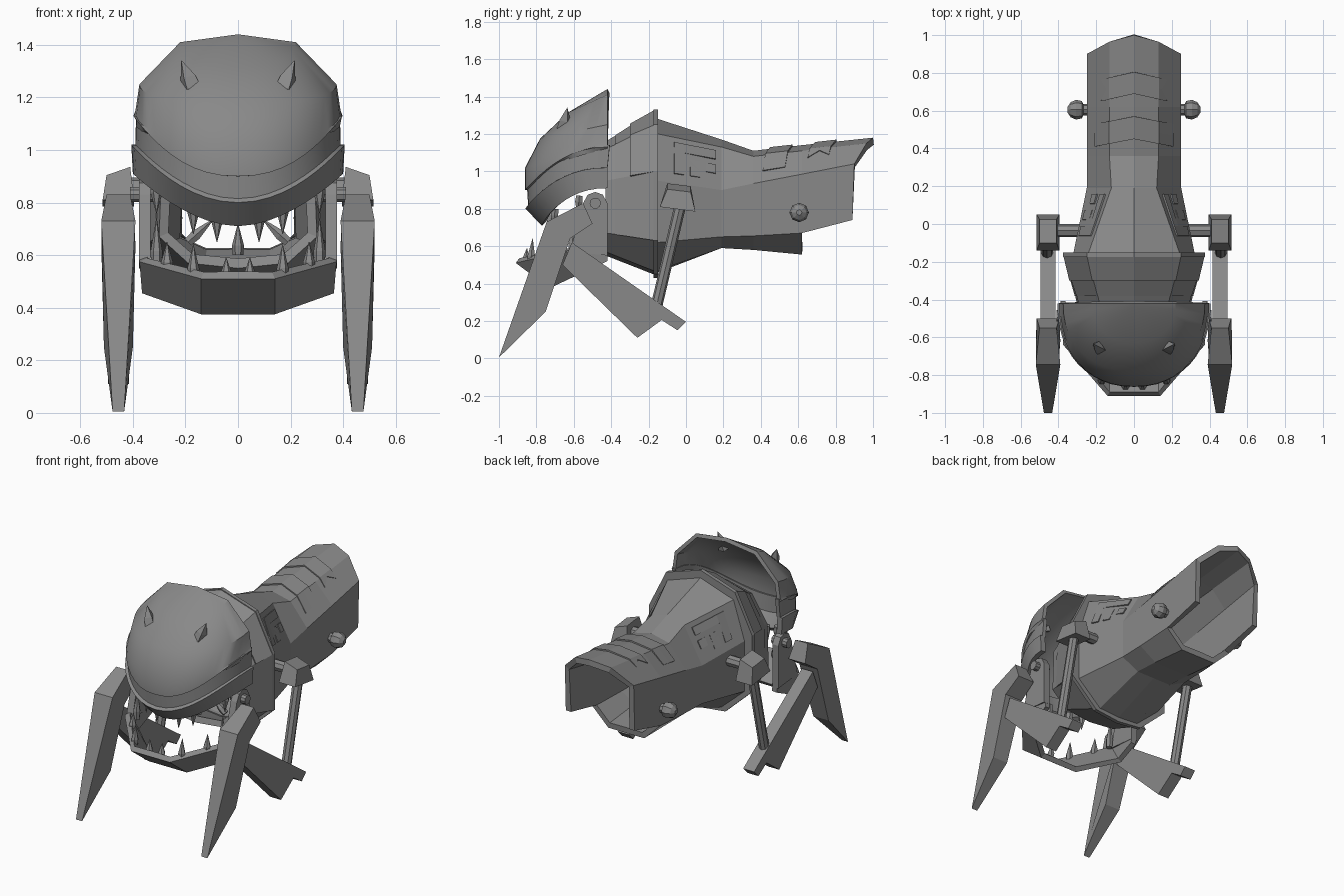
import bpy, bmesh, math
from mathutils import Vector

if "Cube" in bpy.data.objects:
    bpy.data.objects.remove(bpy.data.objects["Cube"])

metal = bpy.data.materials.new("grey_metal")
metal.diffuse_color = (0.25, 0.25, 0.25, 1)
metal.use_nodes = True
metal.node_tree.nodes["Principled BSDF"].inputs["Base Color"].default_value = metal.diffuse_color


def make(name, verts, faces, mirror=True, thick=0, offset=-1, smooth=False, recalc=False):
    """Mesh object, mirrored over x and given thickness where wanted."""
    me = bpy.data.meshes.new(name)
    me.from_pydata([tuple(v) for v in verts], [], faces)
    bm = bmesh.new()
    bm.from_mesh(me)
    bmesh.ops.remove_doubles(bm, verts=bm.verts, dist=0.0005)
    if recalc:
        bmesh.ops.recalc_face_normals(bm, faces=bm.faces)
    for f in bm.faces:
        f.smooth = smooth
    bm.to_mesh(me)
    bm.free()
    me.materials.append(metal)
    ob = bpy.data.objects.new(name, me)
    bpy.context.collection.objects.link(ob)
    if mirror:
        ob.modifiers.new("mirror", 'MIRROR').merge_threshold = 0.002
    if thick:
        s = ob.modifiers.new("shell", 'SOLIDIFY')
        s.thickness, s.offset = thick, offset
    if smooth:
        ob.modifiers.new("sharp_edges", 'EDGE_SPLIT').split_angle = math.radians(35)
    return ob


def loft(name, rows, thick, offset=-1, smooth=False, skip=lambda i, j: False):
    n = len(rows[0])
    faces = [(i*n+j, i*n+j+1, i*n+n+j+1, i*n+n+j)
             for i in range(len(rows)-1) for j in range(n-1) if not skip(i, j)]
    return make(name, [p for r in rows for p in r], faces, True, thick, offset, smooth)


def prism(name, xc, pts, tilt=0, tilt_from=9):
    """Side outline of (y, z, half width) points, extruded along x."""
    n = len(pts)
    v = [(xc+s*w, y, z-(tilt*s*w if z > tilt_from else 0)) for s in (1, -1) for y, z, w in pts]
    f = [tuple(range(n)), tuple(range(2*n-1, n-1, -1))]
    f += [(i, n+i, n+(i+1) % n, (i+1) % n) for i in range(n)]
    return make(name, v, f, recalc=True)


def spindle(name, base, tip, profile, sides=8, mirror=True):
    """Turned shape from (fraction, radius) points between base and tip."""
    a, b = Vector(base), Vector(tip)
    q = (b-a).to_track_quat('Z', 'Y')
    v = [a+(b-a)*t + q @ Vector((r*math.cos(k*math.tau/sides), r*math.sin(k*math.tau/sides), 0))
         for t, r in profile for k in range(sides)]
    m = len(profile)
    f = [(i*sides+k, i*sides+(k+1) % sides, (i+1)*sides+(k+1) % sides, (i+1)*sides+k)
         for i in range(m-1) for k in range(sides)]
    f += [tuple(range(sides-1, -1, -1)), tuple(range((m-1)*sides, m*sides))]
    return make(name, v, f, mirror)


def section(y, pts):
    return [(x, y, z) for x, z in pts]


# Hollow body and cuff, open underneath at the back
mid = section(-.15, [(0, 1.28), (.24, 1.2), (.32, .95), (.32, .62), (.15, .47), (0, .46)])
waist = section(.19, [(0, 1.17), (.12, 1.13), (.25, .90), (.25, .65), (.13, .59), (0, .59)])
cuff = [waist,
        section(.36, [(0, 1.11), (.13, 1.08), (.25, .935), (.25, .655), (.13, .58), (0, .58)]),
        section(.62, [(0, 1.14), (.13, 1.11), (.25, .985), (.25, .67), (.13, .555), (0, .555)]),
        [(0, 1, 1.18), (.13, .965, 1.15), (.25, .90, 1.04), (.25, .89, .74), (.13, .8, .6), (0, .8, .6)]]
loft("body", [mid, waist], .035)
loft("cuff", cuff, .038, skip=lambda i, j: i == 2 and j > 2)

# Collar with its flange and overlapping plates
wide = [(0, 1.33), (.25, 1.25), (.375, 1.0), (.375, .63), (.18, .45), (0, .43)]
narrow = [(0, 1.16), (.18, 1.12), (.29, .95), (.30, .67), (.19, .57), (0, .55)]
loft("collar", [section(-.43, narrow), section(-.17, [(x*.96, .88+(z-.88)*.96) for x, z in wide])], .04)
loft("flange", [section(-.175, wide), section(-.15, wide)], .07)
for y0, cols, grow in [(-.38, 4, 1.0), (-.30, 3, 1.035)]:
    f = (y0+.43)/.27
    front = [((n[0]+(w[0]-n[0])*f)*grow, .88+(n[1]+(w[1]-n[1])*f-.88)*grow)
             for n, w in zip(narrow, wide)]
    loft("collar_plate", [section(y0, front[:cols]), section(-.165, wide[:cols])], .025)

# Domed head: rows swept from the rear rim to the centre front
rim = [(0, 1.44), (.22, 1.41), (.375, 1.25), (.39, 1.15), (.402, 1.02), (.40, .91)]
mid_line = [(-.42, 1.44), (-.63, 1.315), (-.78, 1.175), (-.86, 1.02), (-.855, .80), (-.77, .71)]
brow_end = ((.398, 1.13), (-.862, .90))


def sweep(rim_pt, mid_pt, grow=0, curve=0):
    """Superellipse row; curve sets how the height rises towards the sides."""
    (rx, rz), (cy, cz) = rim_pt, mid_pt
    out = []
    for i in range(13):
        t = math.pi/2*(1-i/12)
        s, c = math.sin(t)**.9, max(math.cos(t), 0)**.9
        w = 1-s**curve if curve else c
        out.append((rx*s+grow*s, -.42+(cy+.42)*c-grow*c, rz+(cz-rz)*w))
    return out


brow = sweep(*brow_end, curve=2.3)
loft("skull", [sweep(rim[k], mid_line[k]) for k in range(4)] + [brow], .025, smooth=True)
loft("muzzle", [[(x*.975, y+.012, z+.012) for x, y, z in brow],
                sweep(rim[4], mid_line[4], -.012, 2)], .025, smooth=True)
loft("upper_lip", [sweep(rim[4], mid_line[4], .004, 2), sweep(rim[5], mid_line[5], 0, 1.8)], .035, smooth=True)
# Brow spikes
spindle("brow_spike", (.175, -.655, 1.23), (.215, -.635, 1.34), [(0, .04), (.4, .033), (1, .001)], 4)

# Lower jaw band, its arms and hinges
jaw_low = [(.365, -.42, .52), (.365, -.56, .455), (.14, -.73, .375), (0, -.73, .375)]
jaw_top = [(.375, -.42, .64), (.375, -.64, .575), (.14, -.91, .51), (0, -.91, .51)]
loft("lower_jaw", [jaw_top, jaw_low], .035)
arm = [(-.62, .57), (-.42, .55), (-.42, .83), (-.445, .875), (-.485, .89), (-.525, .875), (-.55, .83)]
prism("jaw_arm", .355, [(y, z, .022) for y, z in arm])
spindle("jaw_hinge", (.30, -.485, .83), (.41, -.485, .83), [(0, .03), (1, .03)], 10)

# Teeth
cone = [(0, .02), (.3, .023), (1, .001)]
for x, y, z, h in [(.045, -.86, .50, .09), (.17, -.83, .51, .13), (.27, -.71, .54, .11),
                   (.31, -.61, .56, .18)]:
    spindle("lower_tooth", (x, y, z), (x, y+.01, z+h), cone, 6)
for x, y, z, h in [(.08, -.72, .77, .12), (.17, -.70, .80, .12), (.31, -.57, .87, .11)]:
    spindle("upper_tooth", (x, y, z), (x, y-.01, z-h), cone, 6)
spindle("throat_tooth", (.19, -.40, .65), (.09, -.40, .74), cone, 6)
spindle("throat_tooth_centre", (0, -.41, .60), (0, -.41, .72), cone, 6, mirror=False)

# Mandible legs, blades and pistons
prism("mandible", .455, [(-1, .005, .022), (-.745, .73, .065), (-.55, .83, .045), (-.50, .72, .06),
                         (-.62, .64, .065), (-.75, .25, .055)])
prism("rear_blade", .455, [(-.66, .5, .04), (-.61, .62, .04), (0, .195, .04), (-.045, .15, .04),
                           (-.13, .205, .04), (-.26, .11, .04)])
spindle("piston_rod", (.46, -.16, .27), (.46, -.03, .82), [(0, .031), (1, .031)], 8)
prism("piston_mount", .455, [(-.10, .92, .045), (.025, .905, .045), (.05, .785, .06), (-.14, .81, .06)],
      .35, .85)
spindle("mount_axle", (.28, -.035, .86), (.43, -.035, .86), [(0, .035), (1, .035)], 8)

# Side knobs on the cuff
spindle("knob", (.24, .605, .78), (.352, .605, .78),
        [(0, .03), (.25, .03), (.32, .046), (.6, .052), (.85, .04), (1, .015)], 8)


# Chevron plates lying on top of the cuff
def cuff_top(x, y):
    slope = 1.21-(y-.36)*.6
    return 1.11+(y-.36)*.113 - (x*.23 if x < .13 else .03+(x-.13)*slope)


for y0, y1, w, notch in [(.41, .53, .205, 0), (.65, .765, .175, .03)]:
    rows = []
    for f in (0, .5, 1):
        end = w - notch*(1-abs(2*f-1))
        rows.append([(x, yy, cuff_top(x, yy)+.005) for x in (0, .13, end)
                     for yy in [y0+(y1-y0)*f+.04*(1-x/w)]])
    loft("chevron_plate", rows, .009, 0)


# Angular panels on the upper flanks of the body
def flank(u, v):
    a = Vector(mid[1]).lerp(Vector(waist[1]), u)
    b = Vector(mid[2]).lerp(Vector(waist[2]), u)
    return a.lerp(b, v) + Vector((.9, .25, .35))*.007


for u0, u1, v0, v1 in [(.25, .4, .12, .8), (.4, .9, .12, .32), (.5, .65, .45, .8), (.75, .9, .45, .65)]:
    loft("flank_panel", [[flank(u, v) for v in (v0, v1)] for u in (u0, u1)], .009, 0)
